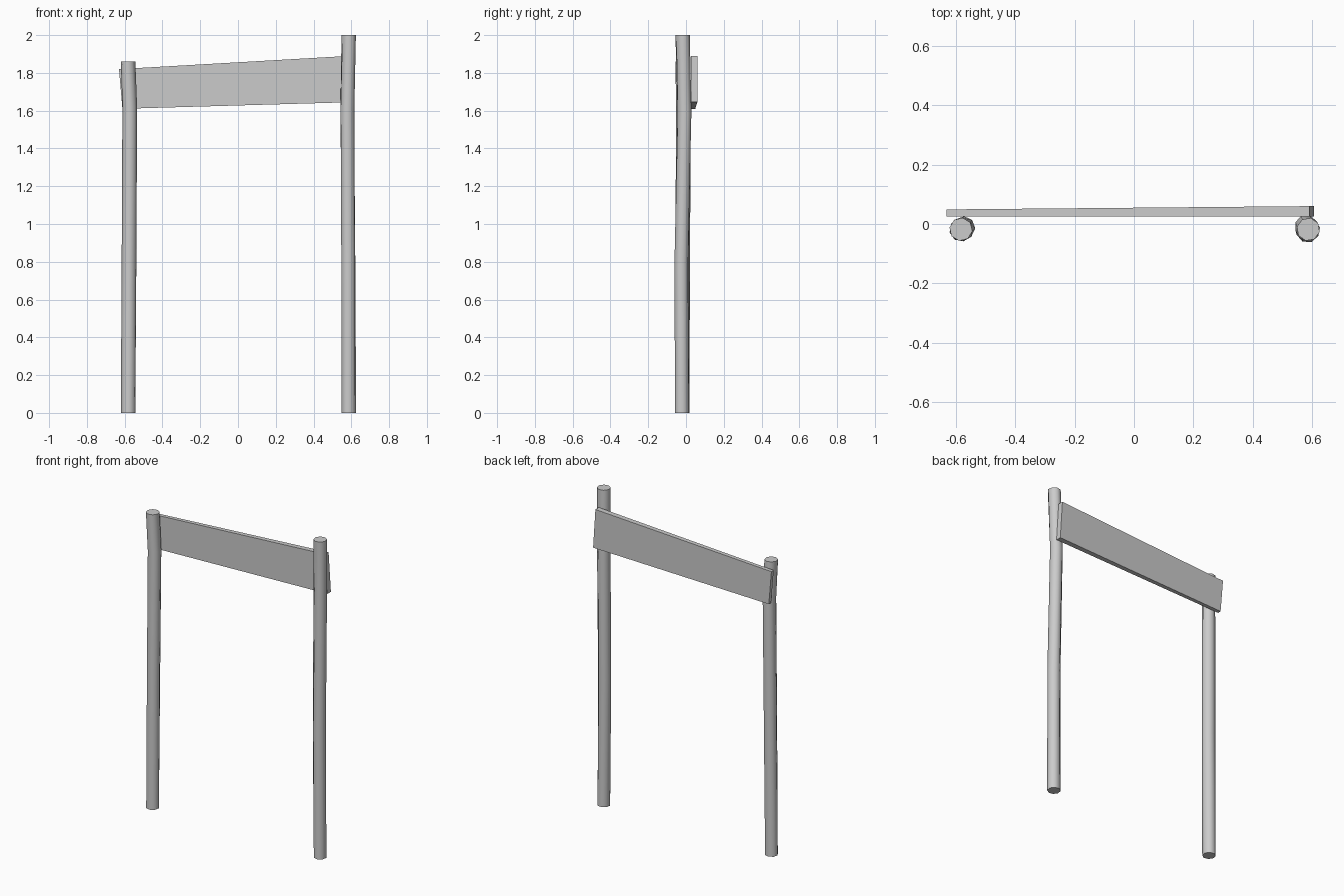
import bpy, bmesh, math

cube = bpy.data.objects.get("Cube")
if cube:
    bpy.data.objects.remove(cube, do_unlink=True)

grey = bpy.data.materials.new("plain_grey")
grey.use_nodes = True
colour = (0.6, 0.6, 0.6, 1)
grey.diffuse_color = colour
grey.node_tree.nodes["Principled BSDF"].inputs["Base Color"].default_value = colour


def finish(name, bm):
    bmesh.ops.recalc_face_normals(bm, faces=bm.faces)
    mesh = bpy.data.meshes.new(name)
    bm.to_mesh(mesh)
    bm.free()
    mesh.materials.append(grey)
    obj = bpy.data.objects.new(name, mesh)
    bpy.context.collection.objects.link(obj)
    return obj


def loft(name, rings):
    """Skin equal-sized rings of points and cap both ends."""
    bm = bmesh.new()
    loops = [[bm.verts.new(p) for p in ring] for ring in rings]
    n = len(loops[0])
    for a, b in zip(loops, loops[1:]):
        for i in range(n):
            j = (i + 1) % n
            bm.faces.new((a[i], a[j], b[j], b[i]))
    bm.faces.new(loops[0][::-1])
    bm.faces.new(loops[-1])
    return finish(name, bm)


def post(name, path, turn, sides=8, radius=0.039):
    """Slightly crooked pole, each section twisted a little."""
    rings = []
    for k, (x, y, z) in enumerate(path):
        angles = [math.tau * i / sides + turn * k + 0.2 for i in range(sides)]
        rings.append([(x + radius * math.cos(a), y + radius * math.sin(a), z)
                      for a in angles])
    obj = loft(name, rings)
    bpy.ops.object.select_all(action="DESELECT")
    obj.select_set(True)
    bpy.context.view_layer.objects.active = obj
    bpy.ops.object.shade_smooth_by_angle(angle=math.radians(50))


# Two bent posts of different height
post("left_post", [(0.587, -0.02, 0), (0.584, -0.024, 0.8),
                   (0.579, -0.008, 1.6), (0.586, -0.018, 2)], 0.12)
post("right_post", [(-0.582, -0.02, 0), (-0.577, -0.018, 0.8),
                    (-0.573, -0.013, 1.62), (-0.582, -0.018, 1.86)], -0.12)


# Tapered board fixed behind the posts: outline per end, right then left
def board_end(x_top, x_bottom, top, bottom, back, front=0.026):
    return [(x_bottom, front, bottom), (x_bottom, back, bottom),
            (x_top, back, top), (x_top, front, top)]


loft("cross_board", [board_end(-0.63, -0.612, 1.82, 1.61, 0.049),
                     board_end(0.59, 0.606, 1.89, 1.645, 0.06)])
